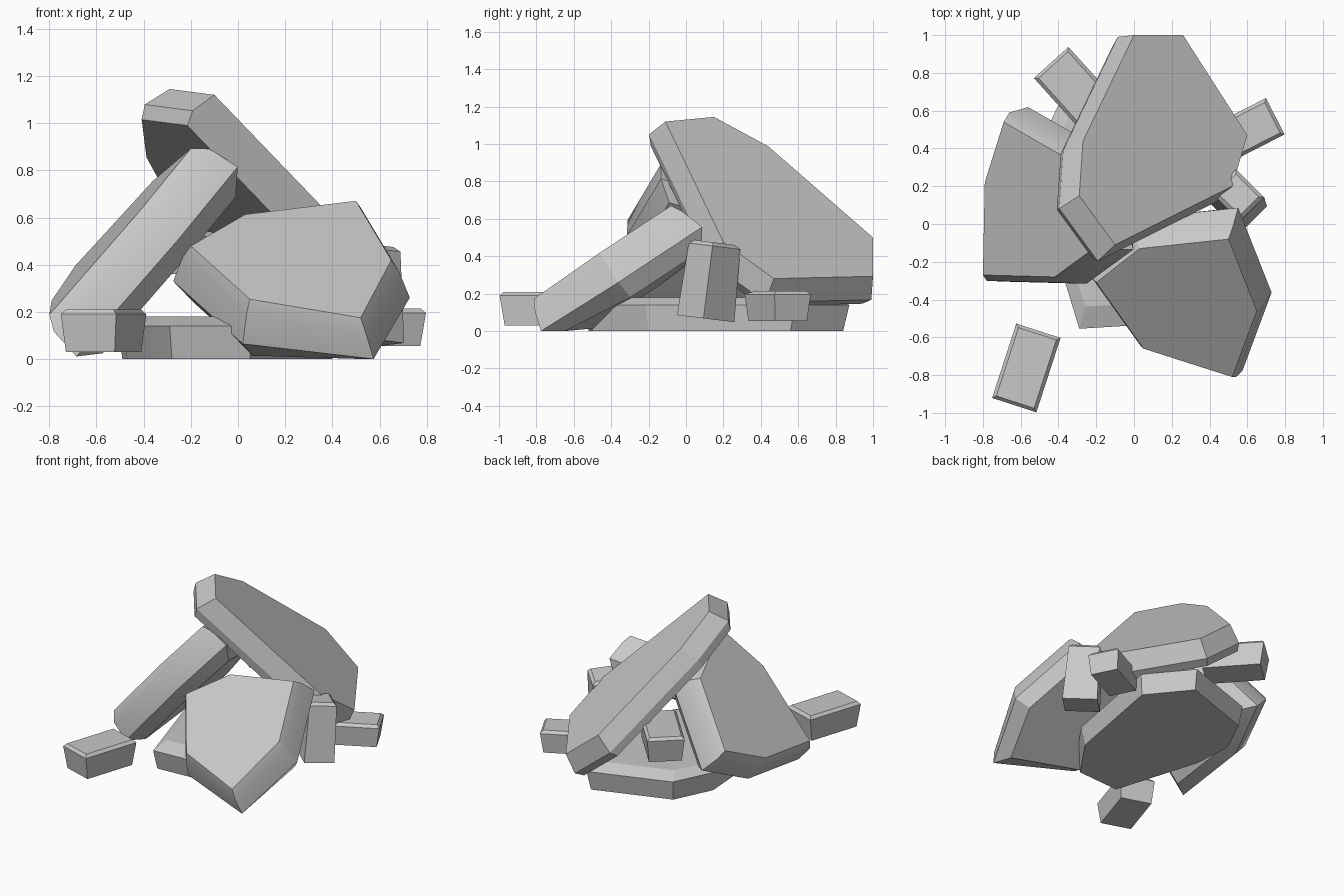
import bpy, bmesh, math
from mathutils import Vector, Matrix

cube = bpy.data.objects.get("Cube")
if cube:
    bpy.data.objects.remove(cube, do_unlink=True)

# Single stone colour
stone = bpy.data.materials.new("grey_stone")
stone.use_nodes = True
colour = (0.58, 0.58, 0.58, 1)
stone.diffuse_color = colour
bsdf = next(n for n in stone.node_tree.nodes if n.type == 'BSDF_PRINCIPLED')
bsdf.inputs["Base Color"].default_value = colour
bsdf.inputs["Roughness"].default_value = 0.9


def finish(name, bm, smooth):
    bmesh.ops.recalc_face_normals(bm, faces=bm.faces[:])
    mesh = bpy.data.meshes.new(name)
    bm.to_mesh(mesh)
    bm.free()
    mesh.materials.append(stone)
    obj = bpy.data.objects.new(name, mesh)
    bpy.context.collection.objects.link(obj)
    bpy.ops.object.select_all(action='DESELECT')
    obj.select_set(True)
    bpy.context.view_layer.objects.active = obj
    bpy.ops.object.shade_smooth_by_angle(angle=math.radians(smooth))


def slab(name, outline, height, slope, layers, smooth=30):
    """Outline laid on a sloping plane, then stacked rings (depth, scale) below it."""
    sx, sy = slope
    normal = Vector((-sx, -sy, 1)).normalized()
    face = [Vector((x, y, height + sx * x + sy * y)) for x, y in outline]
    centre = sum(face, Vector()) / len(face)
    bm = bmesh.new()
    rings = []
    for depth, scale in layers:
        ring = []
        for p in face:
            q = centre + (p - centre) * scale - normal * depth
            q.z = max(q.z, 0)
            ring.append(bm.verts.new(q))
        rings.append(ring)
    bm.faces.new(rings[0])
    bm.faces.new(rings[-1])
    count = len(face)
    for upper, lower in zip(rings, rings[1:]):
        for i in range(count):
            j = (i + 1) % count
            bm.faces.new((upper[i], upper[j], lower[j], lower[i]))
    finish(name, bm, smooth)


def chunk(name, size, place, turn, lean=0, taper=0.87):
    """Small tapered block with worn upper edges."""
    bm = bmesh.new()
    bmesh.ops.create_cube(bm, size=1)
    for v in bm.verts:
        if v.co.z < 0:
            v.co.x *= taper
            v.co.y *= taper
    bmesh.ops.scale(bm, vec=size, verts=bm.verts[:])
    top = [e for e in bm.edges if all(v.co.z > 0 for v in e.verts)]
    bmesh.ops.bevel(bm, geom=top, offset=0.02, segments=1, affect='EDGES')
    matrix = (Matrix.Translation(place) @ Matrix.Rotation(math.radians(lean), 4, 'X')
              @ Matrix.Rotation(math.radians(turn), 4, 'Z'))
    bmesh.ops.transform(bm, matrix=matrix, verts=bm.verts[:])
    finish(name, bm, 15)


# Flat foundation slab
slab("base_slab",
     [(-.28, -.52), (.05, -.5), (.26, -.2), (.4, .56), (.17, .84),
      (-.36, .66), (-.49, .39), (-.47, .1)],
     .18, (0, 0), [(0, .88), (.04, 1.05), (.18, 1)], 15)

# Large slab leaning over the pile
slab("leaning_top_slab",
     [(-.1, -.11), (.52, .2), (.6, .47), (.26, 1), (0, 1), (-.27, .44), (-.29, .15)],
     .987, (-.796, -.487), [(0, 1), (.134, 1.07), (.19, 1.02)], 15)

# Heavy front boulder
slab("front_boulder",
     [(.05, -.66), (.52, -.81), (.65, -.46), (.5, -.08), (.03, -.13), (-.2, -.31)],
     .7, (.05, .68), [(0, 1), (.06, 1.08), (.19, 1.18), (.29, 1)])

# Tilted boulder on the other side
slab("side_boulder",
     [(-.8, -.27), (-.42, -.28), (-.2, -.12), (-.36, .35), (-.69, .54), (-.79, .22)],
     1.135, (1.15, .1), [(0, 1), (.06, 1.1), (.2, 1.14), (.28, .94)])

# Loose chunks
chunk("front_chunk", (.25, .42, .18), (-.57, -.762, .12), -18)
chunk("back_chunk", (.25, .45, .18), (-.29, .69, .45), 42)
chunk("left_chunk", (.36, .22, .16), (.59, .49, .135), 27)
chunk("standing_chunk", (.18, .21, .41), (.55, .13, .27), 45, -7, 1.12)
